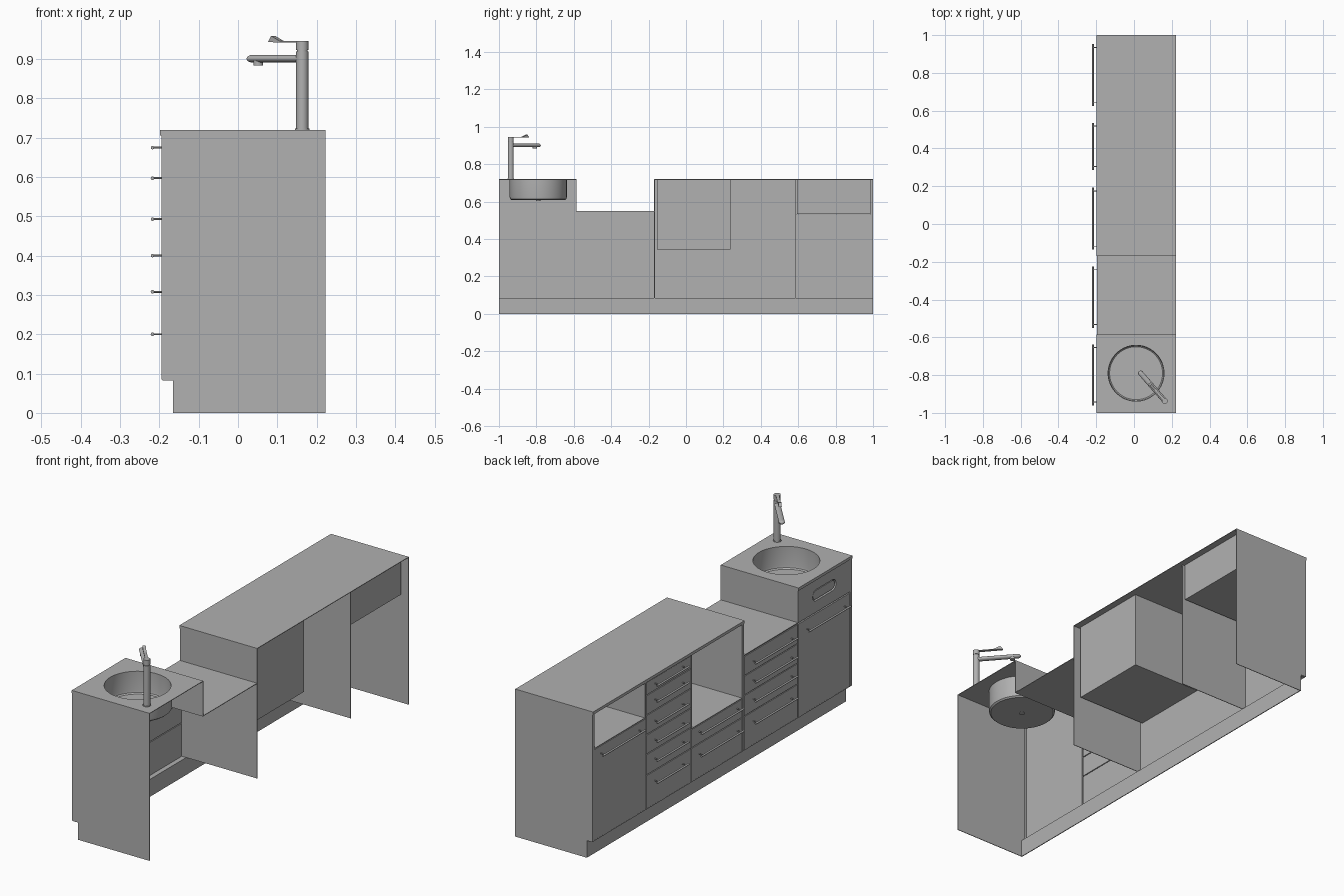
import bpy, bmesh, math
from mathutils import Vector, Matrix

if "Cube" in bpy.data.objects:
    bpy.data.objects.remove(bpy.data.objects["Cube"])

grey = bpy.data.materials.new("mid_grey")
grey.diffuse_color = (0.44, 0.44, 0.44, 1)
grey.use_nodes = True
grey.node_tree.nodes["Principled BSDF"].inputs["Base Color"].default_value = grey.diffuse_color


def finish(name, bm, smooth=False):
    bmesh.ops.recalc_face_normals(bm, faces=bm.faces)
    me = bpy.data.meshes.new(name)
    bm.to_mesh(me)
    bm.free()
    me.materials.clear()
    me.materials.append(grey)
    ob = bpy.data.objects.new(name, me)
    bpy.context.collection.objects.link(ob)
    if smooth:
        bpy.ops.object.select_all(action='DESELECT')
        bpy.context.view_layer.objects.active = ob
        ob.select_set(True)
        bpy.ops.object.shade_smooth_by_angle(angle=math.radians(24))
    return ob


def box(name, x0, x1, y0, y1, z0, z1):
    bm = bmesh.new()
    m = Matrix.Translation(((x0 + x1) / 2, (y0 + y1) / 2, (z0 + z1) / 2)) @ \
        Matrix.Diagonal((x1 - x0, y1 - y0, z1 - z0, 1))
    bmesh.ops.create_cube(bm, size=1, matrix=m)
    return finish(name, bm)


def add_rod(bm, a, b, r, seg=16):
    a, b = Vector(a), Vector(b)
    d = b - a
    m = Matrix.Translation((a + b) / 2) @ d.to_track_quat('Z', 'Y').to_matrix().to_4x4()
    bmesh.ops.create_cone(bm, cap_ends=True, segments=seg, radius1=r, radius2=r,
                          depth=d.length, matrix=m)


def slab(name, outlines, thick, axes, offset):
    """Flat outline (with optional holes) given thickness; axes map u, v, w to the world."""
    cu = bpy.data.curves.new(name, 'CURVE')
    cu.dimensions, cu.fill_mode, cu.extrude = '2D', 'BOTH', thick / 2
    for pts in outlines:
        s = cu.splines.new('POLY')
        s.points.add(len(pts) - 1)
        for p, (u, v) in zip(s.points, pts):
            p.co = (u, v, 0, 1)
        s.use_cyclic_u = True
    tmp = bpy.data.objects.new(name + "_curve", cu)
    bpy.context.collection.objects.link(tmp)
    bpy.context.view_layer.update()
    me = bpy.data.meshes.new_from_object(tmp.evaluated_get(bpy.context.evaluated_depsgraph_get()))
    bpy.data.objects.remove(tmp)
    bm = bmesh.new()
    bm.from_mesh(me)
    for f in bm.faces:
        f.smooth = False
    bmesh.ops.remove_doubles(bm, verts=bm.verts, dist=1e-5)
    m = Matrix([Vector(c) for c in axes]).transposed().to_4x4()
    bmesh.ops.transform(bm, matrix=Matrix.Translation(offset) @ m, verts=bm.verts)
    return finish(name, bm)


XY = ((1, 0, 0), (0, 1, 0), (0, 0, 1))
XZ = ((1, 0, 0), (0, 0, 1), (0, -1, 0))
YZ = ((0, 1, 0), (0, 0, 1), (1, 0, 0))
XF, XT, XB, TOP, TOE, G = -0.195, -0.198, 0.222, 0.72, 0.085, 0.002
T = 0.003  # sheet thickness


def circle(cx, cy, r, n=64):
    return [(cx + r * math.cos(2 * math.pi * i / n), cy + r * math.sin(2 * math.pi * i / n))
            for i in range(n)]


def stadium(cy, cz, half, r, n=12):
    pts = []
    for side in (1, -1):
        for i in range(n + 1):
            a = -math.pi / 2 + math.pi * i / n
            pts.append((cy + side * (half - r + r * math.cos(a)), cz + side * r * math.sin(a)))
    return pts


# End panels with toe notch, tucked under the worktops
end = [(XF, TOE), (-0.165, TOE), (-0.165, 0), (XB, 0), (XB, TOP - T), (XF, TOP - T)]
for name, s in (("end_panel_sink", -1), ("end_panel_desk", 1)):
    slab(name, [end], T, XZ, (0, s * (1 - T / 2), 0))

# Plinth, ledge, inner uprights
box("plinth", -0.165, -0.161, -1 + T, 1 - T, 0, TOE)
box("toe_ledge", XF + 0.003, -0.161, -1 + T, 1 - T, TOE - T, TOE)
box("upright_middle", XF, XB, -0.17, -0.17 + T, TOE, TOP - T)
box("upright_desk", XF + 0.004, 0.2, 0.583, 0.583 + T, TOE, TOP - T)
box("sink_side", XF, XB, -0.585 - T, -0.585, 0.55, TOP - T)

# Front stiles at the panel edges
for name, y0, y1, z0 in (("stile_sink", -1 + T, -0.986, TOE), ("stile_middle", -0.17 + T, -0.156, TOE),
                         ("stile_tall", 0.583 + T, 0.593, TOE), ("stile_desk", 0.986, 1 - T, TOE)):
    box(name, XF, -0.178, y0, y1, z0, TOP - 0.014)

# Worktops as sheets with a deeper front edge
box("desk_top", XT, XB, -0.17, 1, TOP - T, TOP)
box("desk_top_edge", XT, XF + 0.014, -0.17, 1, TOP - 0.014, TOP - T)
box("low_top", XF, XB, -0.588, -0.17, 0.55 - T, 0.55)
sx, sy, sr = 0.011, -0.79, 0.148
slab("sink_top", [[(XT, -1), (XB, -1), (XB, -0.585), (XT, -0.585)], circle(sx, sy, sr)],
     T, XY, (0, 0, TOP - T / 2))
box("sink_top_edge", XT, XF + 0.014, -1, -0.585, TOP - 0.014, TOP - T)


# Open niches: floor, back and both sides
def niche(name, y0, y1, z0):
    t, z1, xb = T, TOP - T, 0.19
    box(name + "_floor", XF, xb, y0, y1, z0 - t, z0)
    box(name + "_back", xb - t, xb, y0, y1, z0, z1)
    box(name + "_left", XF, xb, y0, y0 + t, z0, z1)
    box(name + "_right", XF, xb, y1 - t, y1, z0, z1)


niche("wide_niche", -0.156, 0.237, 0.347)
niche("small_niche", 0.593, 0.986, 0.536)


# Bar handle with two posts
def handle(name, y0, y1, z):
    bm = bmesh.new()
    add_rod(bm, (-0.2175, y0, z), (-0.2175, y1, z), 0.0045)
    for y in (y0 + 0.017, y1 - 0.017):
        add_rod(bm, (XF + 0.002, y, z), (-0.2175, y, z), 0.0025, seg=10)
    finish(name, bm, True)


# Drawer and door fronts: y range, handle range, edge heights, handle heights
Z = [0.704, 0.64, 0.543, 0.447, 0.352, 0.25, TOE]
H = [0.675, 0.597, 0.493, 0.40, 0.308, 0.20]
columns = [
    ("sink_door", -0.986, -0.588, -0.96, -0.637, [0.543, TOE], [0.493]),
    ("low_drawer", -0.585, -0.172, -0.55, -0.225, Z[2:], H[2:]),
    ("niche_drawer", -0.156, 0.237, -0.135, 0.192, [0.342] + Z[5:], H[4:]),
    ("tall_drawer", 0.238, 0.583, 0.287, 0.535, Z, H),
    ("desk_door", 0.593, 0.986, 0.625, 0.952, [0.531, TOE], [0.493]),
]
for name, y0, y1, h0, h1, zs, hs in columns:
    for i, h in enumerate(hs):
        box(f"{name}_{i + 1}", XF + 0.001, -0.182, y0 + G, y1 - G, zs[i + 1] + G, zs[i] - G)
        handle(f"{name}_handle_{i + 1}", h0, h1, h)

# Backing sheets that close the gaps behind the fronts
box("sink_backing", -0.182, -0.180, -1 + T, -0.587, TOE, TOP - T)
box("low_backing", -0.190, -0.188, -0.587, -0.17, TOE, 0.55 - T)
box("niche_backing", -0.182, -0.180, -0.17 + T, 0.237, TOE, 0.343)
box("tall_backing", -0.182, -0.180, 0.237, 0.583, TOE, TOP - T)
box("desk_backing", -0.182, -0.180, 0.583 + T, 1 - T, TOE, 0.532)

# Sink fascia with an inset oblong grip
y0, y1 = -0.986, -0.588
slot = stadium(-0.79, 0.63, 0.09, 0.027)
slab("sink_fascia", [[(y0, 0.547), (y1, 0.547), (y1, 0.704), (y0, 0.704)], slot],
     0.012, YZ, (-0.188, 0, 0))
slab("fascia_grip", [stadium(-0.79, 0.63, 0.084, 0.021)], 0.009, YZ, (-0.1865, 0, 0))

# Sink bowl, lathed with inner and outer wall
profile = [(0.148, 0.717), (0.153, 0.717), (0.153, 0.625), (0.151, 0.614), (0.144, 0.608), (0, 0.608)]
inner = [(0, 0.612), (0.140, 0.612), (0.146, 0.617), (0.148, 0.627), (0.148, 0.717)]
bm = bmesh.new()
vs = [bm.verts.new((sx + r, sy, z)) for r, z in profile + inner]
es = [bm.edges.new(p) for p in zip(vs[:5], vs[1:6])] + [bm.edges.new(p) for p in zip(vs[6:], vs[7:])]
bmesh.ops.spin(bm, geom=vs + es, cent=(sx, sy, 0), axis=(0, 0, 1), angle=2 * math.pi, steps=64)
bmesh.ops.remove_doubles(bm, verts=bm.verts, dist=1e-5)
add_rod(bm, (sx, sy, 0.604), (sx, sy, 0.6125), 0.012, seg=24)
finish("sink_bowl", bm, True)

# Tap: column, collar, spout, outlet
base = Vector((0.1635, -0.937, 0))
d = Vector((-0.135, 0.155, 0)).normalized()
up = Vector((0, 0, 1))
bm = bmesh.new()
for z0, z1, r in ((0.718, 0.723, 0.018), (0.722, 0.919, 0.0155), (0.919, 0.923, 0.0135),
                  (0.923, 0.946, 0.0155)):
    add_rod(bm, base + up * z0, base + up * z1, r, seg=32)
finish("tap_column", bm, True)

bm = bmesh.new()
add_rod(bm, base + up * 0.901, base + d * 0.195 + up * 0.901, 0.0135, seg=24)
bmesh.ops.create_uvsphere(bm, u_segments=24, v_segments=12, radius=0.0135,
                          matrix=Matrix.Translation(base + d * 0.195 + up * 0.901))
bmesh.ops.scale(bm, vec=(1, 1, 0.7), space=Matrix.Translation(-up * 0.901), verts=bm.verts)
add_rod(bm, base + d * 0.17 + up * 0.884, base + d * 0.17 + up * 0.898, 0.012, seg=24)
finish("tap_spout", bm, True)

# Tap lever, a thin blade with a wedge tip
lever = [(0, 0.942), (0.125, 0.943), (0.113, 0.959), (0.08, 0.946), (0, 0.946)]
slab("tap_lever", [lever], 0.014, (d, up, d.cross(up)), base)
